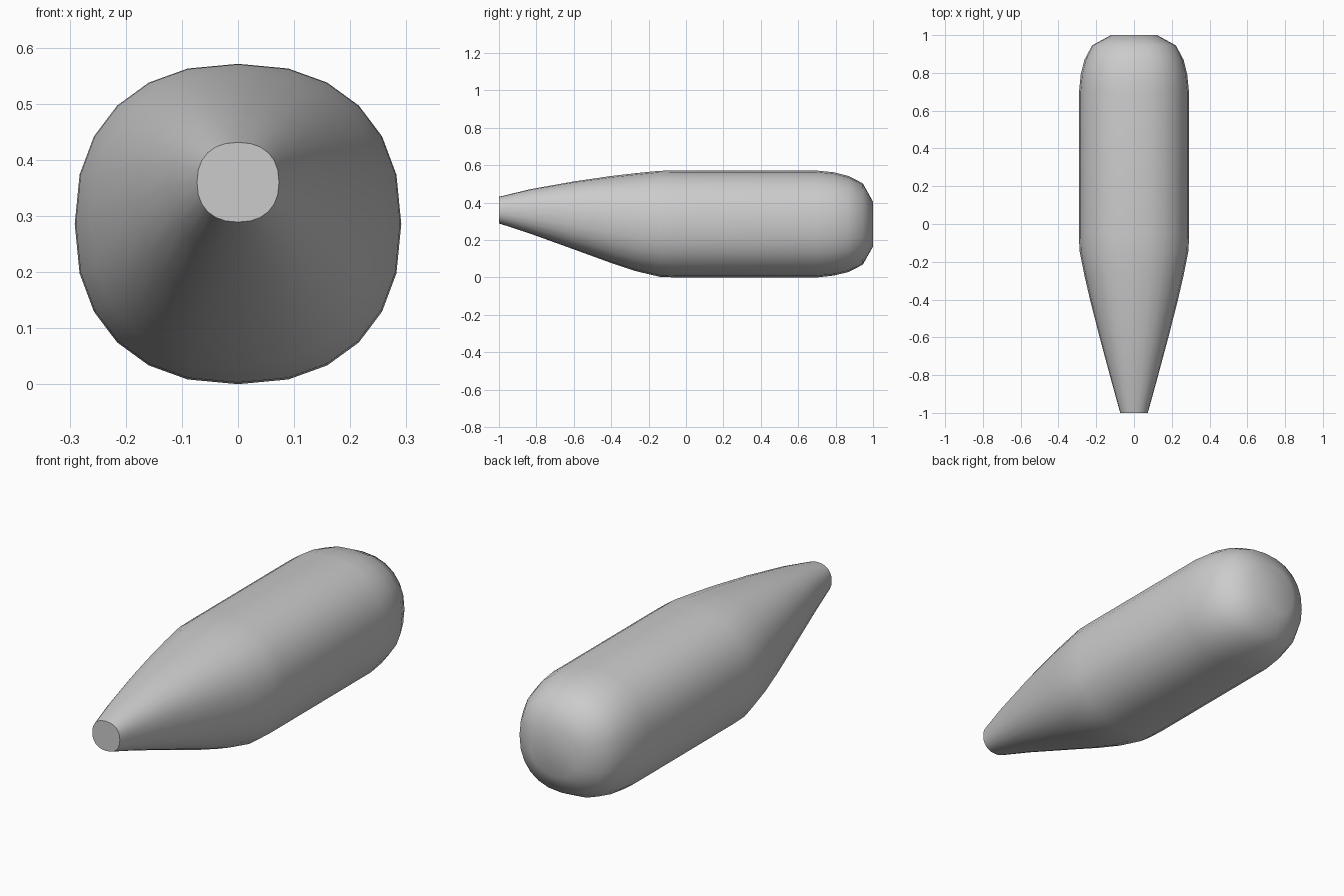
import bpy, bmesh, math

if "Cube" in bpy.data.objects:
    bpy.data.objects.remove(bpy.data.objects["Cube"])

SIDES = 24
POWER = 0.87  # slightly squared-off oval section

# Stations along the body: y, half width, bottom z, top z
STATIONS = [
    (-1.00, 0.073, 0.289, 0.431),
    (-0.83, 0.120, 0.233, 0.472),
    (-0.60, 0.182, 0.150, 0.513),
    (-0.40, 0.233, 0.077, 0.542),
    (-0.27, 0.263, 0.034, 0.557),
    (-0.14, 0.289, 0.003, 0.570),
    (-0.06, 0.291, 0.000, 0.571),
    (0.70, 0.291, 0.000, 0.571),
    (0.79, 0.282, 0.010, 0.562),
    (0.87, 0.262, 0.029, 0.542),
    (0.945, 0.222, 0.068, 0.503),
    (1.00, 0.122, 0.165, 0.404),
]


def rounded(t):
    return math.copysign(abs(t) ** POWER, t)


def section(bm, y, half_width, low, high):
    mid, half_height = (low + high) / 2, (high - low) / 2
    ring = []
    for i in range(SIDES):
        a = 2 * math.pi * i / SIDES
        ring.append(bm.verts.new((half_width * rounded(math.cos(a)), y,
                                  mid + half_height * rounded(math.sin(a)))))
    return ring


# Tapered body lofted through the stations, with flat nose and tail caps
bm = bmesh.new()
rings = [section(bm, *s) for s in STATIONS]
for a, b in zip(rings, rings[1:]):
    for i in range(SIDES):
        j = (i + 1) % SIDES
        bm.faces.new((a[i], a[j], b[j], b[i]))
bm.faces.new(rings[0])
bm.faces.new(rings[-1])
bmesh.ops.recalc_face_normals(bm, faces=bm.faces)
mesh = bpy.data.meshes.new("fuselage")
bm.to_mesh(mesh)
bm.free()

body = bpy.data.objects.new("fuselage", mesh)
bpy.context.collection.objects.link(body)
grey = bpy.data.materials.new("light grey")
grey.diffuse_color = (0.6, 0.6, 0.6, 1)
grey.use_nodes = True
grey.node_tree.nodes["Principled BSDF"].inputs["Base Color"].default_value = grey.diffuse_color
mesh.materials.append(grey)

# Smooth skin, crisp nose rim
bpy.context.view_layer.objects.active = body
body.select_set(True)
bpy.ops.object.shade_smooth_by_angle(angle=math.radians(45))
